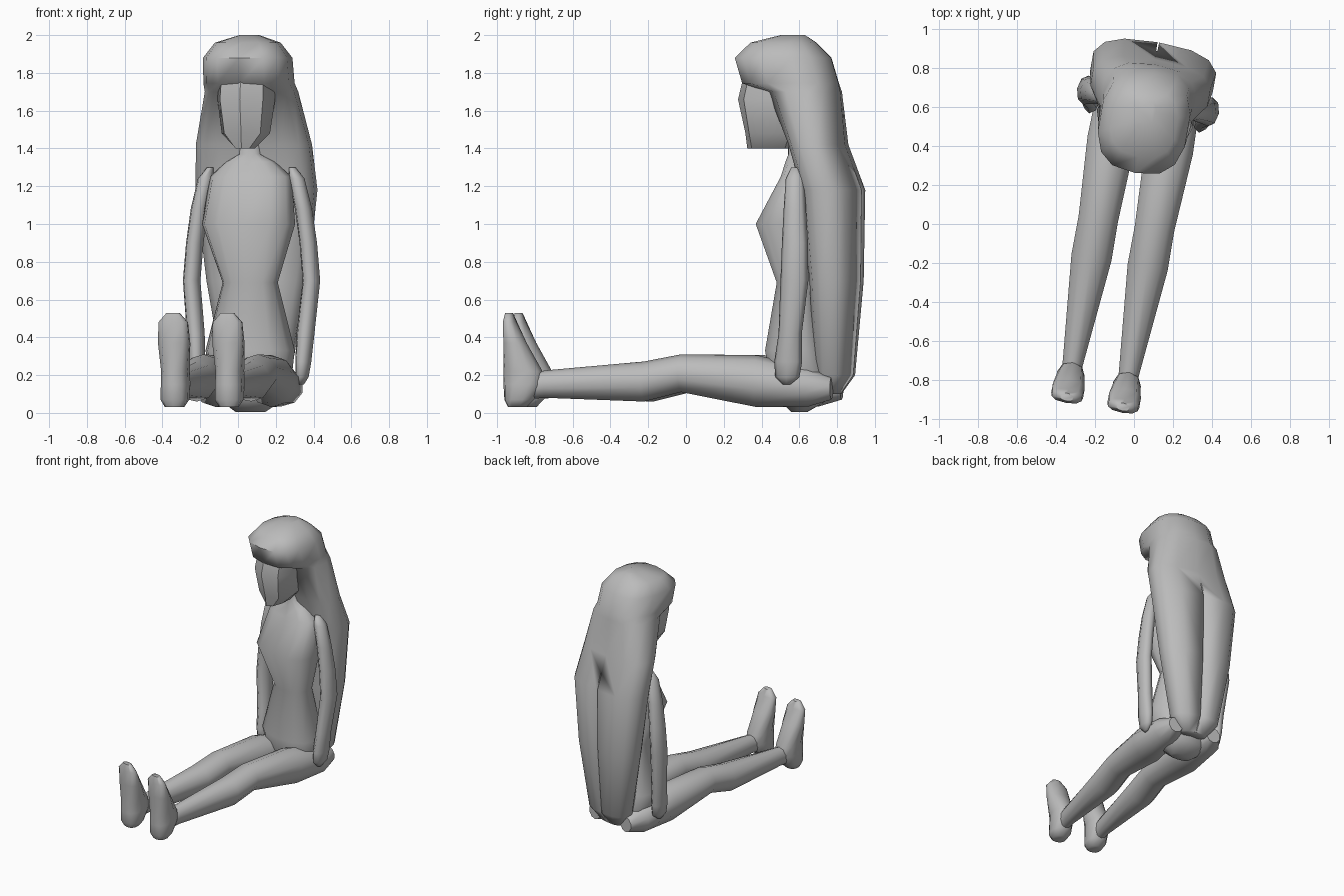
import bpy, math

cube = bpy.data.objects.get("Cube")
if cube:
    bpy.data.objects.remove(cube)

YAW = math.radians(-10)      # the whole figure is turned slightly
ORIGIN = (0.07, 0.62, 0)

grey = bpy.data.materials.new("plain_grey")
grey.use_nodes = True
colour = (0.5, 0.5, 0.5, 1)
grey.diffuse_color = colour
grey.node_tree.nodes["Principled BSDF"].inputs["Base Color"].default_value = colour


def power(value, p):
    return math.copysign(abs(value) ** p, value)


def make(name, verts, faces, angle=50):
    mesh = bpy.data.meshes.new(name)
    mesh.from_pydata(verts, [], faces)
    mesh.materials.append(grey)
    obj = bpy.data.objects.new(name, mesh)
    bpy.context.collection.objects.link(obj)
    obj.location = ORIGIN
    obj.rotation_euler.z = YAW
    bpy.ops.object.select_all(action='DESELECT')
    obj.select_set(True)
    bpy.context.view_layer.objects.active = obj
    bpy.ops.object.mode_set(mode='EDIT')
    bpy.ops.mesh.select_all(action='SELECT')
    bpy.ops.mesh.normals_make_consistent(inside=False)
    bpy.ops.object.mode_set(mode='OBJECT')
    bpy.ops.object.shade_smooth_by_angle(angle=math.radians(angle))
    return obj


def loft(name, rings, sides=10, p=1.0, along_y=False, angle=50):
    """Each ring: station, centre x, half width, low and high of the other axis."""
    verts, faces = [], []
    for s, cx, hw, low, high in rings:
        mid, half = (low + high) / 2, (high - low) / 2
        for i in range(sides):
            a = 2 * math.pi * i / sides - math.pi / 2
            x = cx + hw * power(math.cos(a), p)
            w = mid + half * power(math.sin(a), p)
            verts.append((x, s, w) if along_y else (x, w, s))
    for r in range(len(rings) - 1):
        for i in range(sides):
            j = (i + 1) % sides
            a, b = r * sides, (r + 1) * sides
            faces.append((a + i, a + j, b + j, b + i))
    last = (len(rings) - 1) * sides
    faces.append(tuple(range(sides)))
    faces.append(tuple(range(last, last + sides)))
    return make(name, verts, faces, angle)


# Torso with hips and neck
loft("torso", [
    (0.005, 0, 0.08, -0.06, 0.02),
    (0.06, 0, 0.16, -0.12, 0.12),
    (0.2, 0, 0.22, -0.18, 0.17),
    (0.33, 0, 0.24, -0.2, 0.13),
    (0.69, 0, 0.148, -0.14, 0.08),
    (1.0, 0, 0.25, -0.25, 0.09),
    (1.25, 0, 0.22, -0.11, 0.08),
    (1.33, 0, 0.13, -0.09, 0.05),
    (1.37, 0, 0.06, -0.08, 0.04),
    (1.46, 0, 0.055, -0.08, 0.04),
], sides=12, p=0.85)

# Face with a pointed chin
loft("face", [
    (1.4, 0, 0.05, -0.3, -0.06),
    (1.48, 0, 0.13, -0.31, -0.02),
    (1.66, 0, 0.155, -0.35, 0.05),
    (1.78, 0, 0.15, -0.32, 0.05),
], sides=8, p=0.85, angle=40)

# Long hair: crown, fringe and back
hair = loft("hair", [
    (0.1, 0, 0.1, 0.12, 0.2),
    (0.2, 0, 0.18, 0.07, 0.27),
    (0.7, 0, 0.27, 0.05, 0.31),
    (1.18, 0, 0.325, 0.01, 0.315),
    (1.42, 0, 0.31, -0.06, 0.225),
    (1.7, 0, 0.245, -0.18, 0.2),
    (1.745, 0, 0.235, -0.325, 0.19),
    (1.88, 0, 0.23, -0.365, 0.15),
    (1.96, 0, 0.17, -0.28, 0.07),
    (2.0, 0, 0.05, -0.12, 0.01),
], sides=14, p=0.75, angle=60)

# Narrow parting down the back of the hair
w = 0.006
slit = make("parting_cutter",
            [(x, y, z) for z in (-0.05, 1.3) for x, y in
             ((-w / 3, 0.2), (w / 3, 0.2), (w, 0.4), (-w, 0.4))],
            [(0, 1, 2, 3), (4, 5, 6, 7), (0, 1, 5, 4),
             (1, 2, 6, 5), (2, 3, 7, 6), (3, 0, 4, 7)])
cut = hair.modifiers.new("parting", 'BOOLEAN')
cut.operation = 'DIFFERENCE'
cut.solver = 'EXACT'
cut.object = slit
slit.hide_render = True
slit.hide_set(True)

for side, label in ((1, "left"), (-1, "right")):
    # Arm ending in a mitten hand
    arm = [
        (0.15, 0.275, 0.015, -0.06, -0.02),
        (0.19, 0.28, 0.035, -0.1, 0.03),
        (0.27, 0.285, 0.043, -0.105, 0.045),
        (0.42, 0.295, 0.048, -0.08, 0.045),
        (0.7, 0.322, 0.047, -0.065, 0.085),
        (0.9, 0.305, 0.047, -0.06, 0.08),
        (1.08, 0.28, 0.046, -0.055, 0.065),
        (1.24, 0.245, 0.042, -0.05, 0.05),
        (1.3, 0.22, 0.018, -0.025, 0.025),
    ]
    loft(label + "_arm", [(s, side * x, hw, a, b) for s, x, hw, a, b in arm],
         sides=8, angle=70)

    # Outstretched leg
    leg = [
        (-1.5, 0.146, 0.045, 0.07, 0.2),
        (-1.36, 0.146, 0.057, 0.08, 0.225),
        (-0.83, 0.146, 0.109, 0.06, 0.272),
        (-0.63, 0.146, 0.107, 0.11, 0.31),
        (-0.22, 0.15, 0.13, 0.03, 0.305),
        (0.06, 0.155, 0.115, 0.035, 0.24),
        (0.18, 0.155, 0.055, 0.07, 0.19),
    ]
    loft(label + "_leg", [(s, side * x, hw, a, b) for s, x, hw, a, b in leg],
         sides=10, along_y=True, angle=60)

    # Foot with the toes pointing up
    foot = [
        (0.03, 0.05, -1.56, -1.46),
        (0.07, 0.075, -1.58, -1.42),
        (0.15, 0.075, -1.585, -1.37),
        (0.22, 0.073, -1.585, -1.375),
        (0.37, 0.086, -1.585, -1.46),
        (0.48, 0.08, -1.585, -1.515),
        (0.53, 0.035, -1.575, -1.535),
    ]
    loft(label + "_foot", [(s, side * 0.146, hw, a, b) for s, hw, a, b in foot],
         sides=10, p=0.8, angle=60)
